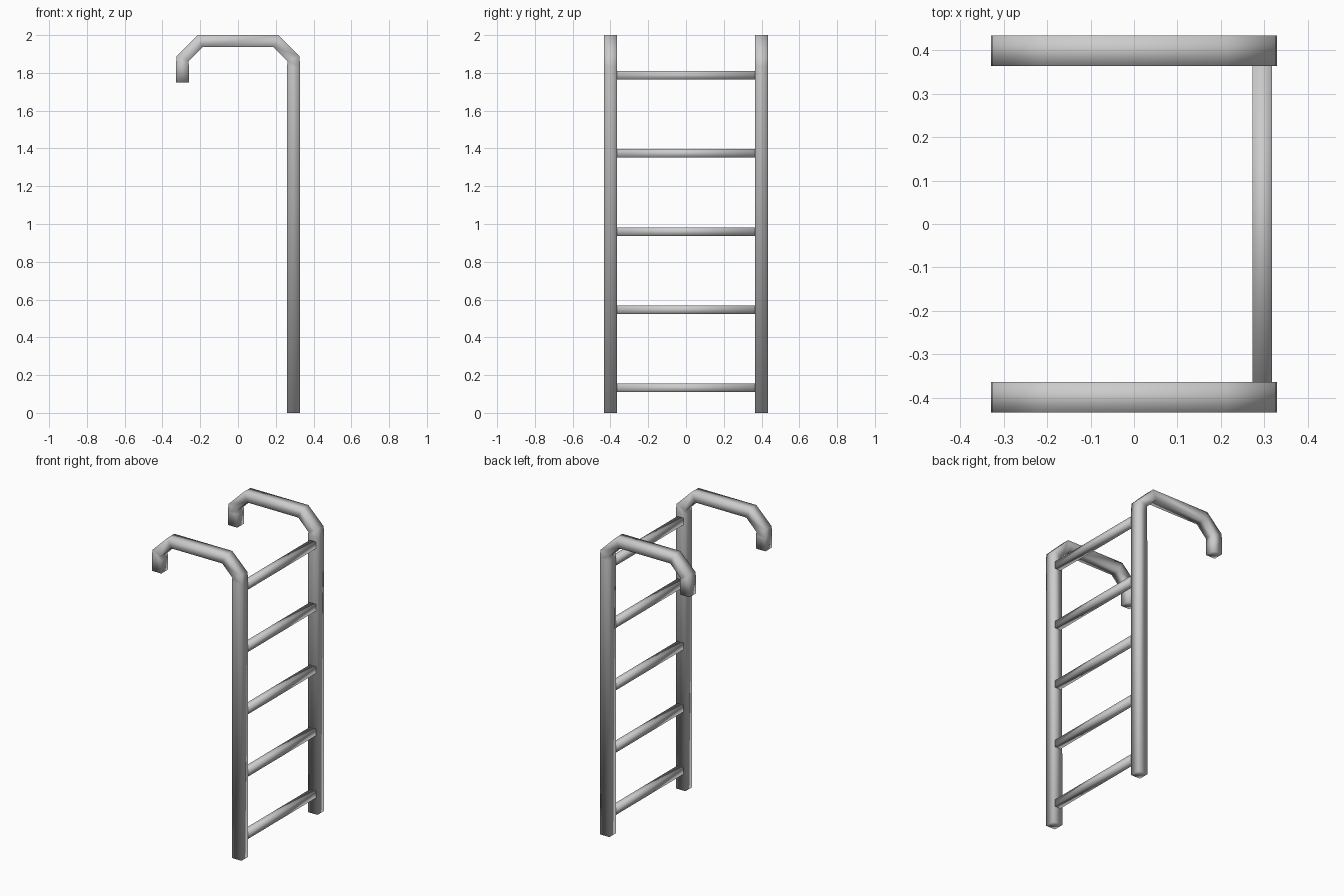
import bpy, bmesh

if "Cube" in bpy.data.objects:
    bpy.data.objects.remove(bpy.data.objects["Cube"])

Y_IN, Y_OUT = 0.364, 0.434


def make_tube(name, rings):
    """Skin a square tube through rings of four points, capped and smooth."""
    bm = bmesh.new()
    loops = [[bm.verts.new(p) for p in ring] for ring in rings]
    for a, b in zip(loops, loops[1:]):
        for i in range(4):
            j = (i + 1) % 4
            bm.faces.new((a[i], a[j], b[j], b[i]))
    bm.faces.new(loops[0])
    bm.faces.new(loops[-1])
    bmesh.ops.recalc_face_normals(bm, faces=bm.faces)
    for f in bm.faces:
        f.smooth = True
    mesh = bpy.data.meshes.new(name)
    bm.to_mesh(mesh)
    bm.free()
    obj = bpy.data.objects.new(name, mesh)
    bpy.context.collection.objects.link(obj)
    return obj


# Side rails with hooked handles: (outer x, z), (inner x, z) at each bend
path = [
    ((0.329, 0.0), (0.259, 0.0)),
    ((0.329, 1.835), (0.260, 1.835)),
    ((0.325, 1.89), (0.262, 1.862)),
    ((0.213, 2.0), (0.188, 1.937)),
    ((-0.213, 2.0), (-0.188, 1.937)),
    ((-0.325, 1.89), (-0.262, 1.862)),
    ((-0.329, 1.835), (-0.260, 1.835)),
    ((-0.329, 1.75), (-0.260, 1.75)),
]
for name, side in (("left_rail", 1), ("right_rail", -1)):
    a, b = side * Y_IN, side * Y_OUT
    make_tube(name, [[(ox, a, oz), (ox, b, oz), (ix, b, iz), (ix, a, iz)]
                     for (ox, oz), (ix, iz) in path])

# Evenly spaced square rungs between the rails
for i in range(5):
    z, h = 0.132 + 0.414 * i, 0.0225
    make_tube(f"rung_{i + 1}", [[(0.273, y, z - h), (0.318, y, z - h),
                                 (0.318, y, z + h), (0.273, y, z + h)]
                                for y in (-Y_IN, Y_IN)])
